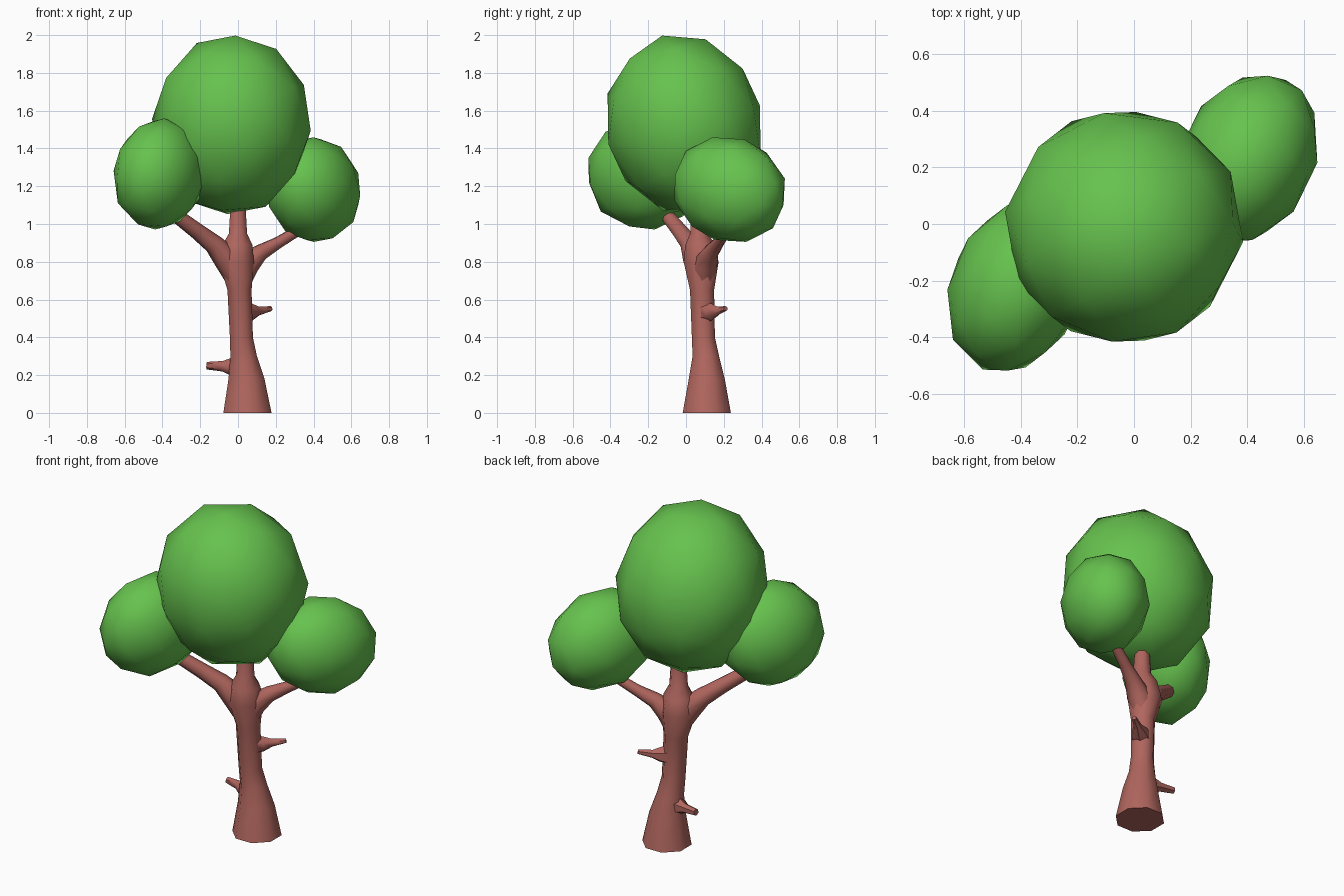
import bpy, bmesh, math
from mathutils import Vector, Matrix

if "Cube" in bpy.data.objects:
    bpy.data.objects.remove(bpy.data.objects["Cube"])


def material(name, color):
    m = bpy.data.materials.new(name)
    m.diffuse_color = (*color, 1)
    m.use_nodes = True
    m.node_tree.nodes["Principled BSDF"].inputs["Base Color"].default_value = m.diffuse_color
    return m


bark = material("bark", (0.434, 0.133, 0.112))
leaf = material("leaf green", (0.133, 0.539, 0.076))


def finish(bm, name, mat):
    bmesh.ops.recalc_face_normals(bm, faces=bm.faces)
    me = bpy.data.meshes.new(name)
    bm.to_mesh(me)
    bm.free()
    ob = bpy.data.objects.new(name, me)
    bpy.context.collection.objects.link(ob)
    me.materials.append(mat)
    bpy.ops.object.select_all(action='DESELECT')
    bpy.context.view_layer.objects.active = ob
    ob.select_set(True)
    bpy.ops.object.shade_smooth_by_angle(angle=math.radians(55))
    return ob


def limb(name, path, upright=False, sides=8):
    """Tapered low-poly tube through (x, y, z, radius) points."""
    bm = bmesh.new()
    pts = [Vector(p[:3]) for p in path]
    rings = []
    for i, p in enumerate(pts):
        d = pts[min(i + 1, len(pts) - 1)] - pts[max(i - 1, 0)]
        rot = Matrix() if upright else d.to_track_quat('Z', 'Y').to_matrix().to_4x4()
        ring = []
        for k in range(sides):
            a = 2 * math.pi * (k + 0.5) / sides
            ring.append(bm.verts.new(p + rot @ Vector((math.cos(a), math.sin(a), 0)) * path[i][3]))
        rings.append(ring)
    for a, b in zip(rings, rings[1:]):
        for k in range(sides):
            j = (k + 1) % sides
            bm.faces.new((a[k], a[j], b[j], b[k]))
    bm.faces.new(rings[0][::-1])
    bm.faces.new(rings[-1])
    return finish(bm, name, bark)


def crown(name, centre, radii, rot):
    """Faceted, smooth-shaded foliage ball."""
    bm = bmesh.new()
    bmesh.ops.create_icosphere(bm, subdivisions=2, radius=1)
    r = [math.radians(a) for a in rot]
    mat = (Matrix.Translation(centre) @ Matrix.Rotation(r[2], 4, 'Z')
           @ Matrix.Rotation(r[0], 4, 'X') @ Matrix.Rotation(r[1], 4, 'Y')
           @ Matrix.Diagonal((*radii, 1)))
    bm.transform(mat)
    return finish(bm, name, leaf)


# Trunk with flared foot and swelling at the fork
limb("trunk", [(.05, .11, 0, .138), (.045, .11, .18, .103), (.03, .105, .3, .076),
               (.018, .092, .4, .066), (.008, .085, .65, .069), (-.008, .08, .8, .1),
               (-.003, .075, .89, .085), (0, .07, .95, .052), (0, .07, 1.12, .042)], upright=True)

# Main branches
limb("left_branch", [(0, .08, .7, .06), (-.06, .055, .82, .072), (-.13, .02, .895, .052),
                     (-.22, -.035, .965, .043), (-.36, -.12, 1.07, .036)])
limb("right_branch", [(0, .085, .68, .06), (.05, .1, .79, .066), (.12, .13, .85, .044),
                      (.21, .17, .9, .032), (.36, .23, .99, .026)])

# Broken twig stubs
limb("lower_stub", [(.03, .105, .24, .06), (-.04, .115, .245, .046),
                    (-.08, .125, .247, .028), (-.165, .14, .25, .02)], sides=6)
limb("upper_stub", [(.02, .095, .53, .06), (.075, .135, .535, .045),
                    (.11, .165, .54, .024), (.175, .21, .552, .013)], sides=6)

# Foliage
crown("main_crown", (-.035, -.01, 1.525), (.425, .42, .487), (14, 0, 10))
crown("left_crown", (-.415, -.22, 1.265), (.235, .32, .3), (8, 8, -22))
crown("right_crown", (.4, .23, 1.182), (.24, .325, .28), (-18, 0, -26))
